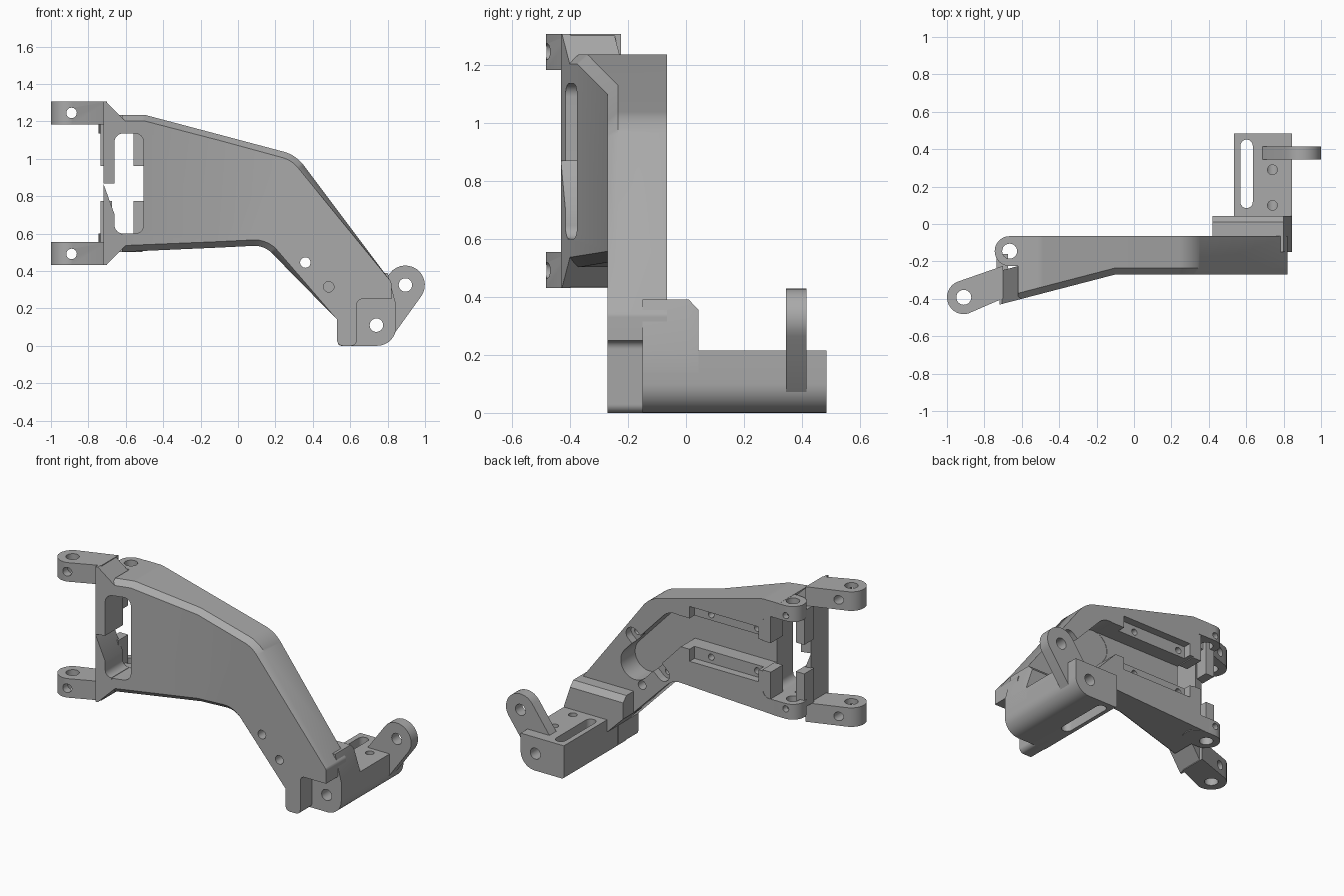
import bpy, bmesh
from math import sin, cos, pi, atan2, tan
from mathutils import Vector

if "Cube" in bpy.data.objects:
    bpy.data.objects.remove(bpy.data.objects["Cube"])

metal = bpy.data.materials.new("plain grey")
metal.use_nodes = True
GREY = (0.4, 0.4, 0.4, 1)
metal.diffuse_color = GREY
metal.node_tree.nodes["Principled BSDF"].inputs["Base Color"].default_value = GREY

MID = 0.868  # height of the mirror plane of the forked end


def front(x):
    """Depth of the front skin, which bends forward towards the fork."""
    return -0.27 + 0.26 * min(0, x + 0.1)


def stadium(p, q, r, n=14):
    a = atan2(q[1] - p[1], q[0] - p[0])
    pts = []
    for c, start in ((p, a + pi / 2), (q, a - pi / 2)):
        for i in range(n + 1):
            t = start + pi * i / n
            pts.append((c[0] + r * cos(t), c[1] + r * sin(t)))
    return pts


def circle(c, r, n=24):
    return [(c[0] + r * cos(2 * pi * i / n), c[1] + r * sin(2 * pi * i / n)) for i in range(n)]


def rect(x0, x1, z0, z1):
    return [(x0, z0), (x1, z0), (x1, z1), (x0, z1)]


def fillet(corners, n=8):
    """Round the corners of a polygon; each corner is (x, z, radius)."""
    pts = []
    for i, c in enumerate(corners):
        p, r = Vector(c[:2]), c[2]
        if r == 0:
            pts.append(tuple(p))
            continue
        a = (Vector(corners[i - 1][:2]) - p).normalized()
        b = (Vector(corners[(i + 1) % len(corners)][:2]) - p).normalized()
        half = a.angle(b) / 2
        centre = p + (a + b).normalized() * (r / sin(half))
        s, e = p + a * (r / tan(half)) - centre, p + b * (r / tan(half)) - centre
        sweep = s.angle_signed(e)
        for k in range(n + 1):
            t = atan2(s.y, s.x) - sweep * k / n
            pts.append((centre.x + r * cos(t), centre.y + r * sin(t)))
    return pts


def finish(name, bm):
    bmesh.ops.recalc_face_normals(bm, faces=bm.faces)
    mesh = bpy.data.meshes.new(name)
    bm.to_mesh(mesh)
    bm.free()
    mesh.materials.append(metal)
    ob = bpy.data.objects.new(name, mesh)
    bpy.context.collection.objects.link(ob)
    return ob


def loft(name, rings):
    bm = bmesh.new()
    rings = [[bm.verts.new(v) for v in ring] for ring in rings]
    n = len(rings[0])
    for a, b in zip(rings, rings[1:]):
        for i in range(n):
            bm.faces.new((a[i], a[(i + 1) % n], b[(i + 1) % n], b[i]))
    bm.faces.new(rings[0])
    cap = bm.faces.new(rings[-1])
    # split the front skin where it bends
    bend = [v for v in rings[-1] if abs(v.co.x + 0.1) < 1e-4]
    if name == "arm" and len(bend) == 2:
        bmesh.utils.face_split(cap, bend[0], bend[1])
    return finish(name, bm)


def prism(name, pts, lo, hi, axis="Y"):
    def place(p, d):
        d = d(p[0]) if callable(d) else d
        return (p[0], d, p[1]) if axis == "Y" else (p[0], p[1], d)
    return loft(name, [[place(p, d) for p in pts] for d in (lo, hi)])


def cut(ob, *cutters):
    for c in cutters:
        c.hide_render = True
        m = ob.modifiers.new("cut", "BOOLEAN")
        m.operation, m.solver, m.object = "DIFFERENCE", "EXACT", c
        bpy.context.view_layer.objects.active = ob
        bpy.ops.object.modifier_apply(modifier=m.name)
        bpy.data.objects.remove(c)


def drill(ob, spots, r, lo=-1, hi=1, axis="Y"):
    for s in spots:
        cut(ob, prism("drill", circle(s, r), lo, hi, axis))


def mirror_z(pts, flip):
    return [(x, 2 * MID - z) for x, z in pts] if flip else pts


# Main arm: knee-shaped outline with a chamfered front rim
outline = fillet([
    (-0.62, 0.502, 0), (-0.1, 0.525, 0), (0.14, 0.537, 0.13), (0.53, 0.14, 0),
    (0.53, 0, 0.03), (0.635, 0, 0.03), (0.635, 0.25, 0.03), (0.82, 0.25, 0),
    (0.82, 0.34, 0.03), (0.31, 1.02, 0.2), (-0.1, 1.129, 0), (-0.5, 1.235, 0.1),
    (-0.62, 1.235, 0)])


def inset(pts, d):
    out = []
    for i, p in enumerate(pts):
        p = Vector(p)
        e1 = (p - Vector(pts[i - 1])).normalized()
        e2 = (Vector(pts[(i + 1) % len(pts)]) - p).normalized()
        n = Vector((-e1.y - e2.y, e1.x + e2.x)).normalized()
        k = d / max(0.5, n.dot(Vector((-e1.y, e1.x)))) if p.y > 0.35 else 0
        q = p + n * k
        x = p.x if abs(p.x + 0.1) < 1e-4 or p.x < -0.6 else q.x
        out.append((x, q.y))
    return out


rim = inset(outline, 0.032)
arm = loft("arm", [
    [(x, -0.065, z) for x, z in outline],
    [(x, front(x) + 0.035, z) for x, z in outline],
    [(x, front(x), z) for x, z in rim]])


def window():
    c = [(x, z, 0.045) for x, z in rect(-0.66, -0.505, 0.6, 1.135)]
    return prism("window_cutter", fillet(c), -1, 1)


# Rear pockets: mounting ledges, bent channel, screw lobes
knee, tip = (0.13, MID), (0.41, 0.57)
cut(arm, window(),
    prism("ledge_cutter", rect(-0.475, 0.02, 0.69, 1.045), -0.115, 0.2),
    prism("channel_cutter", stadium((-0.6, MID), knee, 0.1), -0.21, 0.21),
    prism("bend_cutter", stadium(knee, tip, 0.103), -0.212, 0.22),
    prism("lobe_cutter", stadium((0.43, 0.755), (0.21, 0.555), 0.045), -0.117, 0.23))
drill(arm, [(x, z) for x in (-0.1, -0.43) for z in (1.005, 0.73)], 0.02, -0.2)
drill(arm, [(0.43, 0.755), (0.21, 0.555)], 0.02, -0.2)
drill(arm, [(0.36, 0.445), (0.485, 0.315)], 0.028)

# Fork post with sloped gussets
half = [(-0.72, MID), (-0.6, MID), (-0.6, 1.2), (-0.705, 1.305), (-0.72, 1.305)]
post = prism("fork_post", half + mirror_z(half, True)[:1:-1],
             front, lambda x: front(x) + 0.18)
cut(post, window())

parts = [arm, post]
for flip, side in ((False, "upper"), (True, "lower")):
    def band(z0, z1):
        return (2 * MID - z1, 2 * MID - z0) if flip else (z0, z1)

    # Fork lug
    plan = [(min(x, -0.7), y) for x, y in stadium((-0.91, -0.392), (-0.6, -0.311), 0.09)]
    plan = [p for i, p in enumerate(plan) if p[0] < -0.7 or plan[i - 1][0] < -0.7
            or plan[(i + 1) % len(plan)][0] < -0.7]
    lug = prism(side + "_fork_lug", plan, *band(1.182, 1.305), "Z")
    drill(lug, [(-0.91, -0.392)], 0.04, 0, 2, "Z")
    drill(lug, mirror_z([(-0.89, 1.245)], flip), 0.028)

    # Hinge boss behind the fork
    boss = prism(side + "_hinge_boss", stadium((-0.665, -0.145), (-0.59, -0.145), 0.08),
                 *band(1.135, 1.234), "Z")
    drill(boss, [(-0.665, -0.145)], 0.04, 0, 2, "Z")
    drill(boss, mirror_z([(-0.668, 1.17)], flip), 0.02, -0.13, 0.1)

    # Retaining tabs around the window
    inner = prism(side + "_inner_tab", rect(-0.56, -0.5, *band(0.962, 1.14)), -0.19, -0.067)
    outer = prism(side + "_outer_tab", rect(-0.735, -0.675, *band(0.962, 1.182)), -0.26, -0.16)
    parts += [lug, boss, inner, outer]

# Pad joining the arm to the foot, with a chamfered rear edge
pad_shape = [(0.42, 0.25), (0.53, 0.14), (0.845, 0.14), (0.845, 0.22), (0.8, 0.39), (0.42, 0.39)]
pad = loft("foot_pad", [[(x, y, min(z, top)) for x, z in pad_shape]
                        for y, top in ((-0.15, 0.39), (0.01, 0.39), (0.043, 0.355))])

# Long foot block with slot, screw holes and axle bore
block = prism("foot_block", fillet([(0.535, 0, 0.015), (0.845, 0, 0.1),
                                    (0.845, 0.215, 0), (0.535, 0.215, 0)]), -0.15, 0.485)
cut(block, prism("slot_cutter", stadium((0.602, 0.118), (0.602, 0.418), 0.033), -1, 1, "Z"))
drill(block, [(0.74, 0.29), (0.74, 0.1)], 0.026, 0.13, 1, "Z")
axle = (0.74, 0.11)
drill(block, [axle], 0.036)
drill(pad, [axle], 0.036)

# Side ear
ear = prism("side_ear", stadium(axle, (0.895, 0.325), 0.104), 0.345, 0.415)
drill(ear, [axle, (0.895, 0.325)], 0.036)
parts += [pad, block, ear]

for ob in bpy.context.view_layer.objects:
    ob.select_set(ob in parts)
bpy.context.view_layer.objects.active = arm
bpy.ops.object.shade_smooth_by_angle(angle=0.5)
